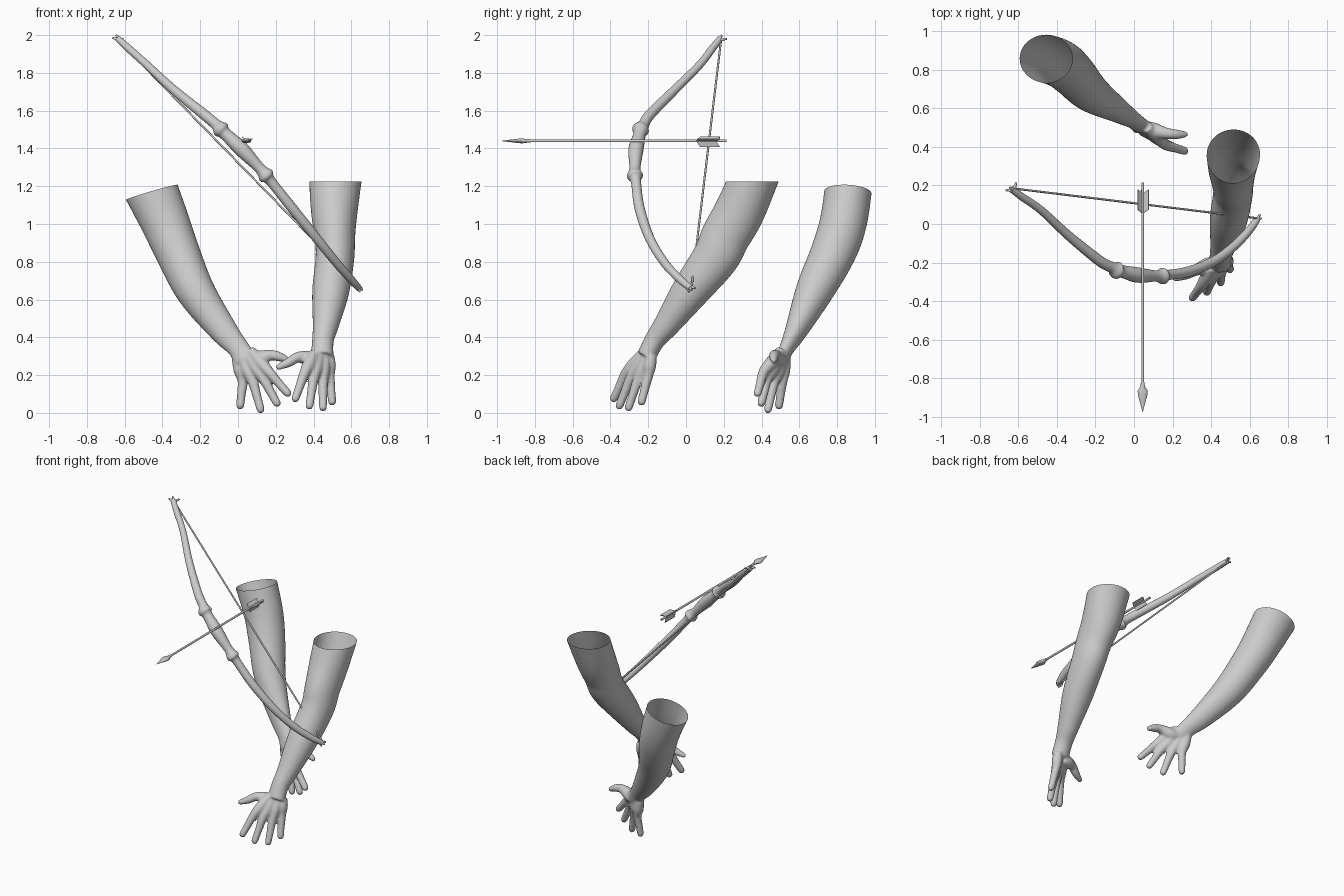
import bpy, bmesh, math
from mathutils import Vector

cube = bpy.data.objects.get("Cube")
if cube:
    bpy.data.objects.remove(cube)

grey = bpy.data.materials.new("plain_grey")
grey.use_nodes = True
grey.diffuse_color = (0.6, 0.6, 0.6, 1)
grey.node_tree.nodes["Principled BSDF"].inputs["Base Color"].default_value = (0.6, 0.6, 0.6, 1)


def smooth_path(stations, steps):
    """Catmull-Rom through stations of any dimension."""
    p = [Vector(s) for s in stations]
    p = [2 * p[0] - p[1]] + p + [2 * p[-1] - p[-2]]
    out = []
    for a, b, c, d in zip(p, p[1:], p[2:], p[3:]):
        for i in range(steps):
            t = i / steps
            out.append(0.5 * (2 * b + (c - a) * t + (2 * a - 5 * b + 4 * c - d) * t * t
                              + (3 * b - a - 3 * c + d) * t ** 3))
    return out + [p[-2]]


def loft(bm, stations, side=(1, 0, 0), sides=16, steps=5):
    """Elliptical tube; stations are x, y, z, width, depth."""
    path = smooth_path(stations, steps) if steps > 1 else [Vector(s) for s in stations]
    rings = []
    for i, s in enumerate(path):
        d = (path[min(i + 1, len(path) - 1)] - path[max(i - 1, 0)]).to_3d().normalized()
        u = Vector(side)
        u = (u - d * u.dot(d)).normalized()
        v = d.cross(u)
        ring = []
        for k in range(sides):
            a = math.tau * k / sides
            ring.append(bm.verts.new(Vector(s[:3]) + u * (math.cos(a) * s[3] / 2)
                                     + v * (math.sin(a) * s[4] / 2)))
        rings.append(ring)
    for r, q in zip(rings, rings[1:]):
        for k in range(sides):
            n = (k + 1) % sides
            bm.faces.new((r[k], r[n], q[n], q[k]))
    bm.faces.new(rings[0][::-1])
    bm.faces.new(rings[-1])


def make(name, bm, smooth=True):
    bmesh.ops.recalc_face_normals(bm, faces=bm.faces)
    mesh = bpy.data.meshes.new(name)
    bm.to_mesh(mesh)
    bm.free()
    mesh.materials.append(grey)
    ob = bpy.data.objects.new(name, mesh)
    bpy.context.collection.objects.link(ob)
    if smooth:
        bpy.ops.object.select_all(action='DESELECT')
        ob.select_set(True)
        bpy.context.view_layer.objects.active = ob
        bpy.ops.object.shade_smooth_by_angle(angle=math.radians(50))
    return ob


def digit(bm, points, widths):
    loft(bm, [(*p, w, w) for p, w in zip(points, widths)], side=(0.6, 0.5, 0.6), sides=12)


def arm(name, side, limb, wrist, spread, fingers, thumb, rim, rim_normal):
    bm = bmesh.new()
    loft(bm, limb, side, sides=32, steps=6)
    # each finger runs from the wrist through its knuckle, so the four form the palm
    for i, (knuckle, tip) in enumerate(fingers):
        root = Vector(wrist) + Vector(spread) * (i - 1.5)
        k, t = Vector(knuckle), Vector(tip)
        digit(bm, [root, root.lerp(k, 0.55), k, k.lerp(t, 0.5), k.lerp(t, 0.9), t],
              [0.058, 0.07, 0.056, 0.047, 0.042, 0.02])
    digit(bm, thumb, [0.06, 0.085, 0.06, 0.05, 0.028])
    ob = make(name, bm)
    # weld the parts to one skin, then open the upper end
    m = ob.modifiers.new("weld", 'REMESH')
    m.mode = 'VOXEL'
    m.voxel_size = 0.0075
    m = ob.modifiers.new("soften", 'SMOOTH')
    m.iterations = 5
    skin = bpy.data.meshes.new_from_object(ob.evaluated_get(bpy.context.evaluated_depsgraph_get()))
    bpy.data.objects.remove(ob)
    bm = bmesh.new()
    bm.from_mesh(skin)
    bmesh.ops.bisect_plane(bm, geom=bm.verts[:] + bm.edges[:] + bm.faces[:], plane_co=rim,
                           plane_no=rim_normal, clear_outer=True)
    make(name, bm)


arm("right_arm", (0.85, 0, 0.5),
    [(-0.50, 0.87, 1.27, 0.30, 0.25), (-0.39, 0.835, 1.02, 0.26, 0.25),
     (-0.32, 0.78, 0.85, 0.235, 0.24), (-0.225, 0.68, 0.645, 0.205, 0.20),
     (-0.08, 0.585, 0.44, 0.15, 0.12), (0.0, 0.535, 0.345, 0.115, 0.08),
     (0.04, 0.505, 0.28, 0.125, 0.07)],
    (0.03, 0.515, 0.31), (0.024, -0.008, 0.012),
    [((0.025, 0.51, 0.17), (0.01, 0.49, 0.02)), ((0.08, 0.465, 0.16), (0.125, 0.43, 0.0)),
     ((0.135, 0.43, 0.18), (0.215, 0.395, 0.035)), ((0.165, 0.41, 0.215), (0.275, 0.375, 0.09))],
    [(0.04, 0.51, 0.28), (0.10, 0.485, 0.285), (0.17, 0.47, 0.305), (0.225, 0.465, 0.295),
     (0.275, 0.465, 0.272)],
    (-0.45, 0.85, 1.17), (-0.28, 0.05, 0.96))

arm("left_arm", (1, 0, 0),
    [(0.52, 0.405, 1.35, 0.30, 0.25), (0.51, 0.29, 1.08, 0.25, 0.265),
     (0.513, 0.21, 0.935, 0.215, 0.26), (0.513, 0.155, 0.82, 0.205, 0.245),
     (0.49, 0.02, 0.64, 0.195, 0.20), (0.465, -0.10, 0.47, 0.14, 0.14),
     (0.45, -0.165, 0.385, 0.115, 0.11), (0.445, -0.21, 0.30, 0.12, 0.10)],
    (0.445, -0.205, 0.31), (-0.025, -0.014, 0.004),
    [((0.485, -0.20, 0.20), (0.50, -0.24, 0.04)), ((0.45, -0.255, 0.175), (0.45, -0.31, 0.01)),
     ((0.40, -0.295, 0.18), (0.375, -0.36, 0.02)), ((0.35, -0.32, 0.205), (0.298, -0.39, 0.06))],
    [(0.43, -0.20, 0.28), (0.385, -0.215, 0.285), (0.32, -0.24, 0.295), (0.265, -0.265, 0.265),
     (0.205, -0.287, 0.238)],
    (0.517, 0.34, 1.225), (0, 0, 1))

# bow: limbs, two collars and a grip in one tapered sweep
bow = [(-0.635, 0.18, 1.98, 0.034), (-0.58, 0.14, 1.93, 0.04), (-0.48, 0.07, 1.84, 0.042),
       (-0.34, -0.06, 1.71, 0.048), (-0.18, -0.19, 1.58, 0.056), (-0.115, -0.225, 1.525, 0.06),
       (-0.09, -0.24, 1.50, 0.09), (-0.065, -0.245, 1.475, 0.066), (0.02, -0.265, 1.395, 0.08),
       (0.115, -0.27, 1.295, 0.058), (0.15, -0.27, 1.255, 0.085), (0.175, -0.265, 1.225, 0.054),
       (0.29, -0.245, 1.08, 0.054), (0.42, -0.19, 0.92, 0.05), (0.525, -0.11, 0.79, 0.046),
       (0.60, -0.03, 0.705, 0.042), (0.64, 0.025, 0.66, 0.034)]
bm = bmesh.new()
loft(bm, [(*s, s[3]) for s in bow], side=(0, 0.4, 1), sides=20, steps=5)
make("bow", bm)

# forked nocks at both ends
bm = bmesh.new()
for end, tips in (((-0.625, 0.175, 1.975), ((-0.665, 0.175, 1.985), (-0.61, 0.215, 1.98), (-0.645, 0.19, 2.0))),
                  ((0.632, 0.015, 0.67), ((0.655, 0.05, 0.66), (0.645, 0.015, 0.64), (0.66, 0.03, 0.65)))):
    for tip in tips:
        loft(bm, [(*end, 0.024, 0.024), (*tip, 0.01, 0.01)], side=(0, 0.4, 1), sides=8, steps=1)
make("bow_nocks", bm)

bm = bmesh.new()
loft(bm, [(-0.63, 0.185, 1.97, 0.011, 0.011), (0.64, 0.03, 0.67, 0.011, 0.011)], sides=8, steps=1)
make("bow_string", bm)

# arrow
AX, AZ = 0.045, 1.44
bm = bmesh.new()
loft(bm, [(AX, -0.87, AZ, 0.014, 0.014), (AX, 0.215, AZ, 0.014, 0.014)], sides=10, steps=1)
make("arrow_shaft", bm)

bm = bmesh.new()
head = [(-0.975, 0.002, 0.002), (-0.885, 0.05, 0.024), (-0.865, 0.052, 0.026),
        (-0.845, 0.024, 0.02), (-0.82, 0.018, 0.018)]
loft(bm, [(AX, y, AZ, w, h) for y, w, h in head], sides=12, steps=1)
make("arrow_head", bm)

bm = bmesh.new()
for angle in (20, 140, 260):
    a = math.radians(angle)
    out, flat = Vector((math.cos(a), 0, math.sin(a))), Vector((-math.sin(a), 0, math.cos(a)))
    outline = [(0.055, 0.004), (0.075, 0.033), (0.18, 0.033), (0.16, 0.004)]
    layers = [[bm.verts.new(Vector((AX, y, AZ)) + out * r + flat * s) for y, r in outline]
              for s in (-0.003, 0.003)]
    bm.faces.new(layers[0])
    bm.faces.new(layers[1][::-1])
    for k in range(4):
        n = (k + 1) % 4
        bm.faces.new((layers[0][k], layers[0][n], layers[1][n], layers[1][k]))
make("arrow_fletching", bm, smooth=False)
